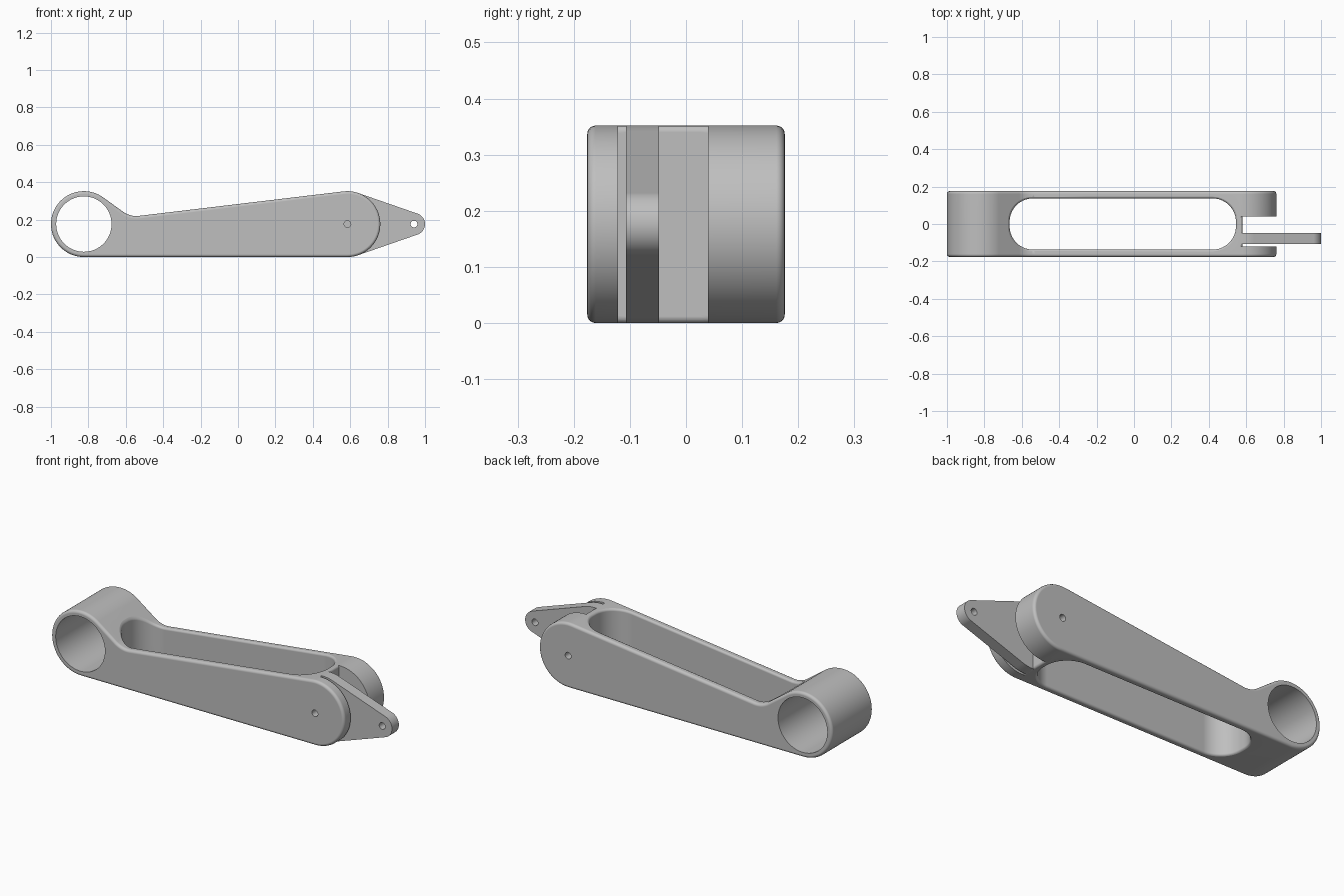
import bpy, bmesh, math
from mathutils import Vector

cube = bpy.data.objects.get("Cube")
if cube:
    bpy.data.objects.remove(cube, do_unlink=True)

R = 0.176            # outer radius of both arm ends
HALF = 0.176         # half width of the arm
F = 0.015            # edge rounding
BORE_X, PIN_X, TIP_X = -0.824, 0.585, 0.941
GAP_FRONT, GAP_BACK, TAB_BACK = -0.107, 0.025, -0.048
STEPS = [math.radians(18 * i) for i in range(6)]

metal = bpy.data.materials.new("light grey metal")
metal.use_nodes = True
GREY = (0.52, 0.52, 0.52, 1)
metal.diffuse_color = GREY
metal.node_tree.nodes["Principled BSDF"].inputs["Base Color"].default_value = GREY


def arc(cx, cz, r, a, b, n):
    return [(cx + r * math.cos(math.radians(a + (b - a) * i / n)),
             cz + r * math.sin(math.radians(a + (b - a) * i / n))) for i in range(n + 1)]


def loft(name, rings):
    """Closed solid through matching rings of points, capped at both ends."""
    bm = bmesh.new()
    loops = [[bm.verts.new(p) for p in ring] for ring in rings]
    n = len(loops[0])
    for lo, hi in zip(loops, loops[1:]):
        for i in range(n):
            j = (i + 1) % n
            bm.faces.new((lo[i], lo[j], hi[j], hi[i]))
    bm.faces.new(loops[0][::-1])
    bm.faces.new(loops[-1])
    bmesh.ops.recalc_face_normals(bm, faces=bm.faces)
    mesh = bpy.data.meshes.new(name)
    bm.to_mesh(mesh)
    bm.free()
    mesh.materials.append(metal)
    obj = bpy.data.objects.new(name, mesh)
    bpy.context.collection.objects.link(obj)
    return obj


def at_y(points, y):
    return [Vector((x, y, z)) for x, z in points]


def prism(name, points, y0, y1):
    return loft(name, [at_y(points, y0), at_y(points, y1)])


def cylinder(name, x, r, y0, y1, n=64):
    return prism(name, arc(x, R, r, 0, 360, n)[:-1], y0, y1)


def activate(obj):
    bpy.ops.object.select_all(action='DESELECT')
    obj.select_set(True)
    bpy.context.view_layer.objects.active = obj


def cut(target, cutter):
    cutter.hide_render = True
    mod = target.modifiers.new("cut", 'BOOLEAN')
    mod.operation = 'DIFFERENCE'
    mod.solver = 'EXACT'
    mod.object = cutter
    activate(target)
    bpy.ops.object.modifier_apply(modifier=mod.name)
    bpy.data.objects.remove(cutter, do_unlink=True)


def finish(obj):
    activate(obj)
    bpy.ops.object.shade_smooth_by_angle(angle=math.radians(30))
    mod = obj.modifiers.new("clean shading", 'WEIGHTED_NORMAL')
    mod.keep_sharp = True


# Arm: side outline with rounded rims
def outline(o):
    return (arc(PIN_X, R, R - o, -90, 96.8, 40)
            + arc(-0.544, 0.339, 0.12 + o, -83.2, -125, 12)
            + arc(BORE_X, R, R - o, 55, 270, 48))


rims = [(F * (1 - math.cos(t)), HALF - F + F * math.sin(t)) for t in STEPS]
arm = loft("arm", [at_y(outline(o), -y) for o, y in reversed(rims)]
           + [at_y(outline(o), y) for o, y in rims])


# Long window through the arm, its rim flared to follow the top
side = outline(0)


def top_z(x):
    best = 0
    for (x0, z0), (x1, z1) in zip(side, side[1:]):
        if min(x0, x1) <= x <= max(x0, x1) and x0 != x1:
            best = max(best, z0 + (z1 - z0) * (x - x0) / (x1 - x0))
    return best


def window(o):
    r, mid, reach, side_y = 0.125, -0.06, 0.48, 0.012
    pts = []
    for k, (sx, sy) in enumerate([(1, 1), (-1, 1), (-1, -1), (1, -1)]):
        pts += arc(mid + sx * reach, sy * side_y, r + o, 90 * k, 90 * k + 90, 14)
    return pts


W = 0.012
flare = [(W * (1 - math.cos(t)), W * (1 - math.sin(t))) for t in STEPS[:-1]]
rings = [[Vector((x, y, -0.1)) for x, y in window(W)],
         [Vector((x, y, -0.001)) for x, y in window(W)]]
rings += [[Vector((x, y, d)) for x, y in window(o)] for o, d in reversed(flare)]
rings += [[Vector((x, y, top_z(x) - d)) for x, y in window(o)] for o, d in flare]
rings += [[Vector((x, y, top_z(x) + 0.001)) for x, y in window(W)],
          [Vector((x, y, 0.5)) for x, y in window(W)]]
cut(arm, loft("window_cutter", rings))

# Fork gap: a block with flared floor edges, spared by two rounded discs
floor = [(0.58 - W * (1 - math.cos(t)), 2 * R - W + W * math.sin(t)) for t in reversed(STEPS)]
block = ([(0.9, -0.1), (0.9, 0.45), (0.58 - W, 0.45)] + floor
         + [(x, 2 * R - z) for x, z in reversed(floor)] + [(0.58 - W, -0.1)])
gap = prism("gap_cutter", block, GAP_FRONT - F + 0.001, GAP_BACK + F - 0.001)
for inner, sign in ((GAP_FRONT, -1), (GAP_BACK, 1)):
    disc = [at_y(arc(PIN_X, R, R + 0.0005 - F * (1 - math.cos(t)), 0, 360, 96)[:-1],
                 inner + sign * F * (1 - math.sin(t))) for t in reversed(STEPS)]
    disc.insert(0, at_y(arc(PIN_X, R, R + 0.0005, 0, 360, 96)[:-1], sign * 0.3))
    cut(gap, loft("prong_disc", disc))
cut(arm, gap)

# Large bore and the blind pin holes
cut(arm, cylinder("bore_cutter", BORE_X, 0.148, -0.3, 0.3, 96))
for sign in (-1, 1):
    cut(arm, cylinder("pin_cutter", PIN_X, 0.018, sign * 0.13, sign * 0.3, 32))
finish(arm)

# Tapered tab beside the front prong
swing = math.degrees(math.acos((R - 0.059) / (TIP_X - PIN_X)))
r_tab = R - 0.0002
shape = ([(0.566, 0.001)] + arc(PIN_X, R, r_tab, -90, -swing, 8)
         + arc(TIP_X, R, 0.059, -swing, swing, 24)
         + arc(PIN_X, R, r_tab, swing, 90, 8) + [(0.566, 2 * R - 0.001)])
tab = prism("tab", shape, GAP_FRONT, TAB_BACK)
cut(tab, cylinder("tab_hole_cutter", TIP_X, 0.018, -0.3, 0.3, 32))
finish(tab)
